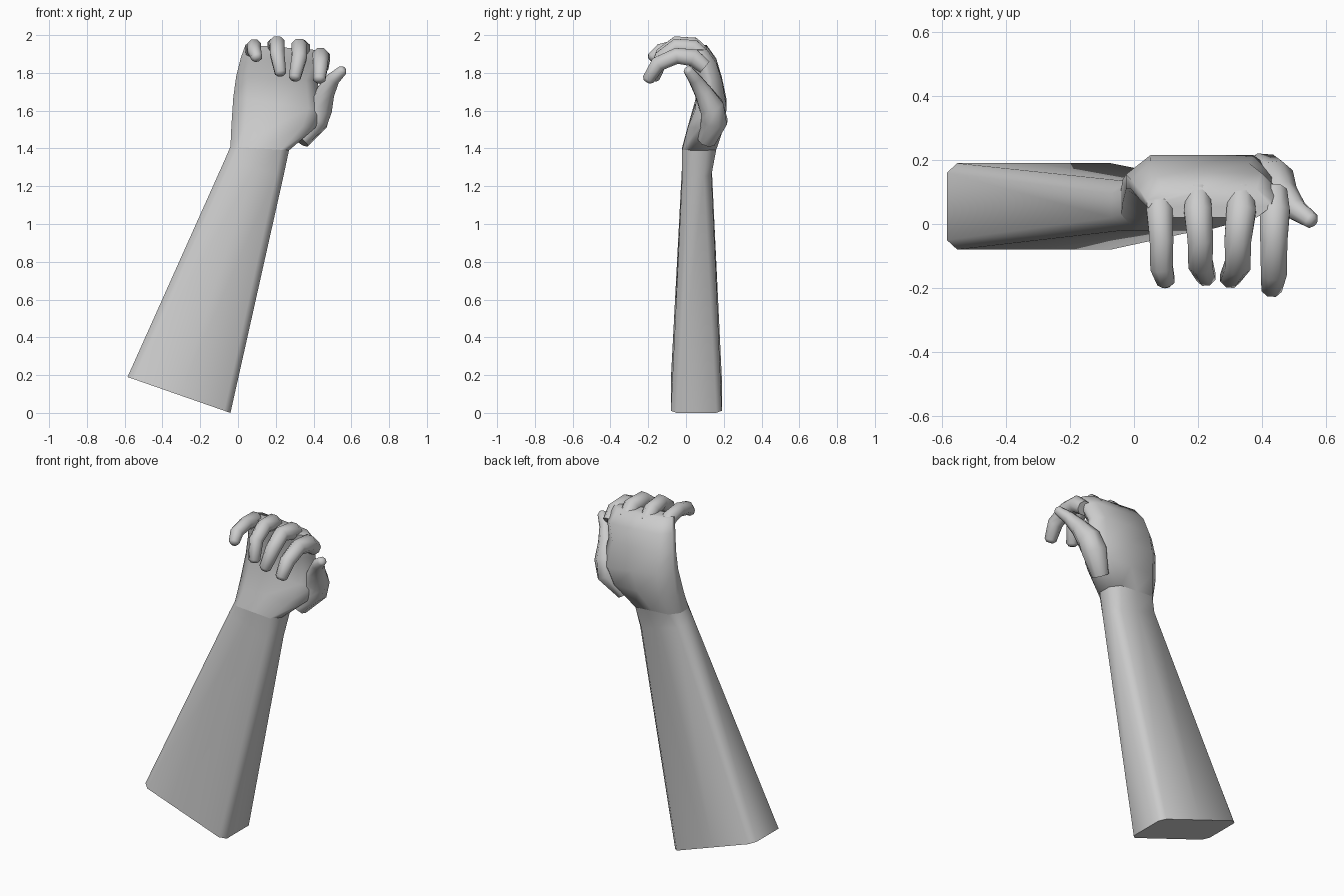
import bpy, bmesh, math
from mathutils import Vector

cube = bpy.data.objects.get("Cube")
if cube:
    bpy.data.objects.remove(cube, do_unlink=True)

clay = bpy.data.materials.new("grey_clay")
clay.use_nodes = True
clay.diffuse_color = (0.6, 0.6, 0.6, 1)
clay.node_tree.nodes["Principled BSDF"].inputs["Base Color"].default_value = (0.6, 0.6, 0.6, 1)


def loft(name, rings, cap_start=True):
    """Skin a list of equal-length point rings into one closed smooth object."""
    bm = bmesh.new()
    loops = [[bm.verts.new(p) for p in ring] for ring in rings]
    for a, b in zip(loops, loops[1:]):
        for i in range(len(a)):
            j = (i + 1) % len(a)
            bm.faces.new((a[i], a[j], b[j], b[i]))
    if cap_start:
        bm.faces.new(loops[0][::-1])
    bm.faces.new(loops[-1])
    bmesh.ops.recalc_face_normals(bm, faces=bm.faces)
    mesh = bpy.data.meshes.new(name)
    bm.to_mesh(mesh)
    bm.free()
    mesh.materials.append(clay)
    obj = bpy.data.objects.new(name, mesh)
    bpy.context.collection.objects.link(obj)
    bpy.ops.object.select_all(action='DESELECT')
    obj.select_set(True)
    bpy.context.view_layer.objects.active = obj
    bpy.ops.object.shade_smooth_by_angle(angle=math.radians(60))
    return obj


def slab(left, right, front, back, cx, cy):
    """Chamfered box section spanning a tilted line from left to right."""
    def at(t, y):
        return (left[0] + (right[0] - left[0]) * t, y,
                left[1] + (right[1] - left[1]) * t)
    return [at(cx, front), at(0.5, front), at(1 - cx, front), at(1, front + cy),
            at(1, back - cy), at(1 - cx, back), at(0.5, back), at(cx, back),
            at(0, back - cy), at(0, front + cy)]


def digit(name, path, radii, sides=8):
    """Tapered tube along a path, ending in a small rounded tip."""
    pts = [Vector(p) for p in path]
    rings = []
    for i, p in enumerate(pts):
        t = (pts[min(i + 1, len(pts) - 1)] - pts[max(i - 1, 0)]).normalized()
        n = t.cross(Vector((1, 0, 0))).normalized()
        b = t.cross(n)
        angles = [math.tau * (k + 0.5) / sides for k in range(sides)]
        rings.append([p + (n * math.cos(a) + b * math.sin(a)) * radii[i] for a in angles])
    tip = [p + t * radii[-1] * 0.45 for p in rings[-1]]
    centre = sum(tip, Vector()) / sides
    rings.append([centre + (p - centre) * 0.55 for p in tip])
    return loft(name, rings)


# Forearm, from the slanted cut end up to the wrist
wrist = slab((-0.04, 1.41), (0.27, 1.39), -0.02, 0.16, 0.14, 0.05)
loft("forearm", [
    slab((-0.585, 0.19), (-0.04, 0.0), -0.08, 0.19, 0.06, 0.03),
    slab((-0.07, 1.34), (0.24, 1.25), -0.02, 0.135, 0.12, 0.04),
    wrist,
])

# Palm, curling forward at the knuckles
loft("palm", [
    wrist,
    slab((-0.035, 1.52), (0.41, 1.51), 0.01, 0.2, 0.16, 0.06),
    slab((-0.025, 1.67), (0.45, 1.60), 0.05, 0.215, 0.16, 0.06),
    slab((-0.01, 1.78), (0.42, 1.76), 0.06, 0.19, 0.14, 0.05),
    slab((0.015, 1.88), (0.45, 1.85), 0.03, 0.16, 0.12, 0.05),
    slab((0.04, 1.95), (0.43, 1.92), 0.02, 0.11, 0.12, 0.035),
])

# Fingers: knuckle x, fingertip x, arch height, fingertip y and z, thickness
fingers = {
    "little_finger": (0.08, 0.10, 1.94, -0.18, 1.88, 0.040),
    "ring_finger": (0.20, 0.225, 1.955, -0.165, 1.80, 0.043),
    "middle_finger": (0.335, 0.30, 1.94, -0.17, 1.775, 0.045),
    "index_finger": (0.44, 0.43, 1.89, -0.20, 1.765, 0.046),
}
for name, (x0, x1, top, y, z, r) in fingers.items():
    bend = x0 + (x1 - x0) * 0.3
    digit(name, [
        (x0, 0.10, top - 0.06),
        (x0, 0.04, top - 0.01),
        (bend, -0.05, top),
        (bend, y * 0.75, top + (z - top) * 0.35),
        (x1, y, z),
    ], [r * 0.9, r * 1.1, r, r * 0.95, r * 0.75])

# Thumb, rising from the heel of the hand
digit("thumb", [
    (0.33, 0.11, 1.44), (0.41, 0.15, 1.55), (0.435, 0.135, 1.62),
    (0.465, 0.09, 1.70), (0.505, 0.045, 1.77), (0.555, 0.01, 1.815),
], [0.05, 0.075, 0.07, 0.05, 0.036, 0.026])
